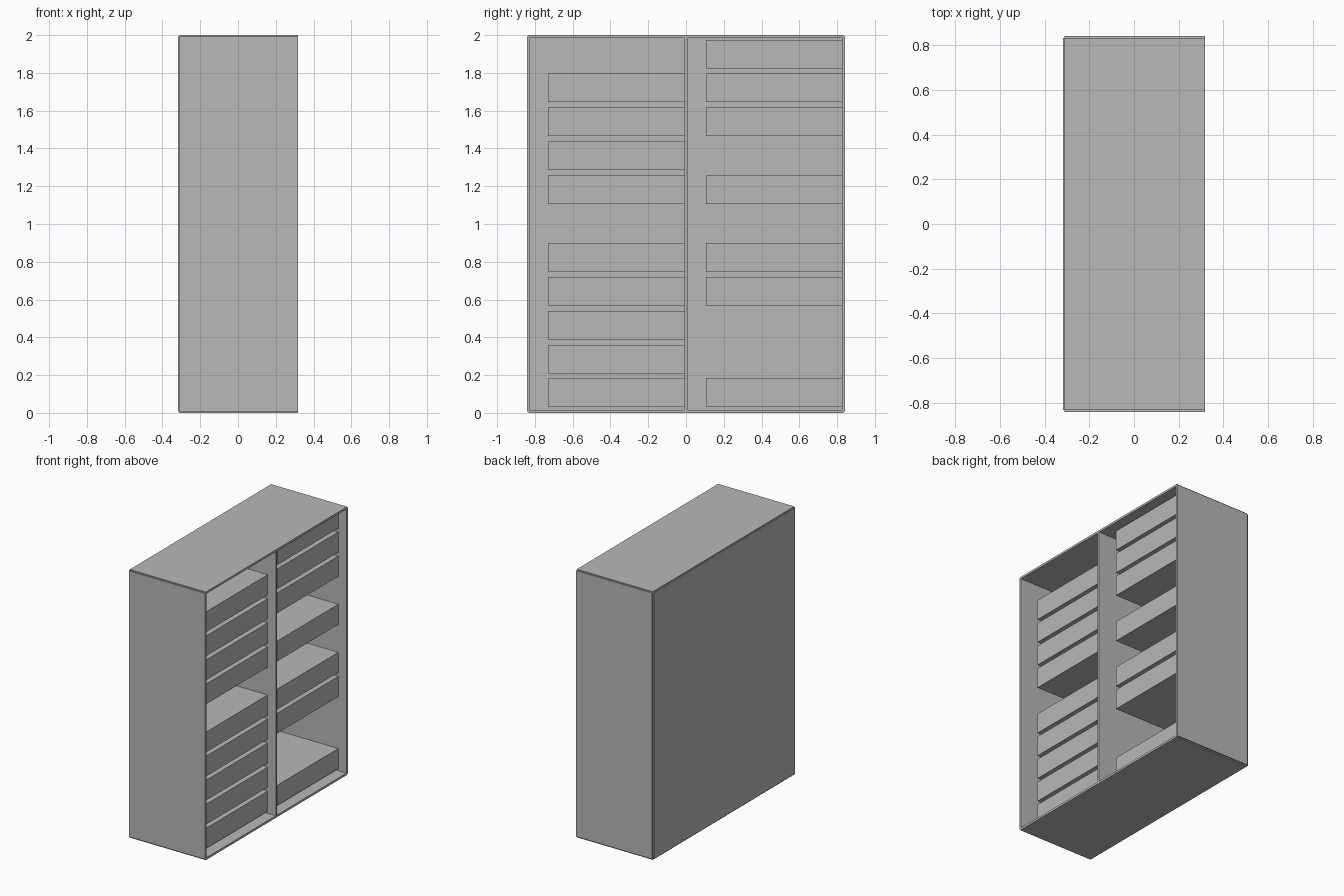
import bpy
import bmesh
from mathutils import Vector

cube = bpy.data.objects.get("Cube")
if cube:
    bpy.data.objects.remove(cube, do_unlink=True)

GREY = (0.48, 0.48, 0.48, 1.0)
grey = bpy.data.materials.new("plain grey")
grey.use_nodes = True
grey.diffuse_color = GREY
grey.node_tree.nodes["Principled BSDF"].inputs["Base Color"].default_value = GREY


def box(name, x, y, z):
    """Flat-faced box from (min, max) ranges on each axis."""
    low, high = (Vector(corner) for corner in zip(x, y, z))
    bm = bmesh.new()
    bmesh.ops.create_cube(bm, size=1)
    bmesh.ops.scale(bm, vec=high - low, verts=bm.verts)
    mesh = bpy.data.meshes.new(name)
    bm.to_mesh(mesh)
    bm.free()
    mesh.materials.append(grey)
    obj = bpy.data.objects.new(name, mesh)
    obj.location = (low + high) / 2
    bpy.context.collection.objects.link(obj)
    return obj


# Cabinet sizes: panels are centred on the cabinet's nominal box
T = 0.016
H = T / 2
FRONT = 0.318
BACK = -FRONT + H
SIDE = 0.833
depth = (BACK, FRONT)
width = (-SIDE, SIDE)
height = (H, 2 - H)

# Cabinet shell, open towards +x
box("bottom_panel", depth, width, (0, T))
box("top_panel", depth, width, (2 - T, 2))
box("back_panel", (BACK - H, BACK + H), width, height)
for name, y in (("right_side_panel", -SIDE), ("divider", 0), ("left_side_panel", SIDE)):
    box(name, depth, (y - H, y + H), height)

# Solid trays at an even pitch, with some slots left empty
PITCH = 0.1794
TRAY_HEIGHT = 0.151
TRAY_WIDTH = 0.724
columns = {
    "right_tray": (-0.73, (0, 1, 2, 3, 4, 6, 7, 8, 9)),
    "left_tray": (0.106, (0, 3, 4, 6, 8, 9, 10)),
}
for name, (start, slots) in columns.items():
    for slot in slots:
        z = 0.03 + slot * PITCH
        box(f"{name}_{slot + 1}", (BACK + H, 0.25),
            (start, start + TRAY_WIDTH), (z, z + TRAY_HEIGHT))
